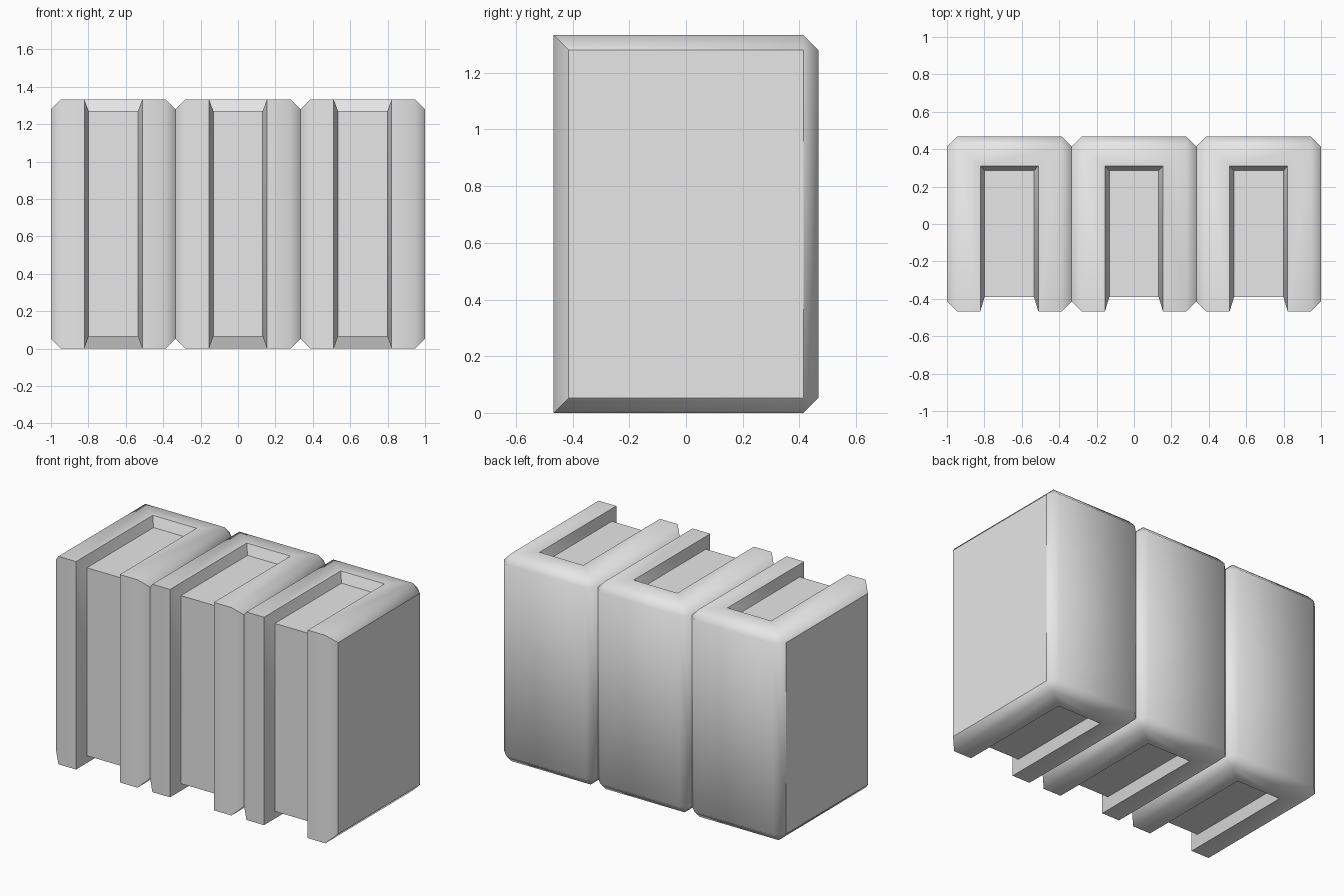
import bpy
import bmesh
import math

cube = bpy.data.objects.get("Cube")
if cube:
    bpy.data.objects.remove(cube, do_unlink=True)

WIDTH, DEPTH, HEIGHT = 2 / 3, 0.934, 1.333
CHAMFER = 0.053

grey = bpy.data.materials.new("light_grey")
grey.use_nodes = True
grey.diffuse_color = (0.8, 0.8, 0.8, 1)
grey.node_tree.nodes["Principled BSDF"].inputs["Base Color"].default_value = (0.8, 0.8, 0.8, 1)


def add_object(name, bm):
    mesh = bpy.data.meshes.new(name)
    bm.to_mesh(mesh)
    bm.free()
    obj = bpy.data.objects.new(name, mesh)
    bpy.context.collection.objects.link(obj)
    mesh.materials.append(grey)
    return obj


def make_block(name, x):
    """Box chamfered everywhere except the front top and front bottom edges."""
    bm = bmesh.new()
    bmesh.ops.create_cube(bm, size=1)
    for v in bm.verts:
        v.co.x = v.co.x * WIDTH + x
        v.co.y *= DEPTH
        v.co.z = (v.co.z + 0.5) * HEIGHT

    def keep_square(edge):
        a, b = (v.co for v in edge.verts)
        return abs(a.x - b.x) > 0.1 and a.y < 0

    edges = [e for e in bm.edges if not keep_square(e)]
    bmesh.ops.bevel(bm, geom=edges, offset=CHAMFER, offset_type='OFFSET',
                    segments=1, affect='EDGES')
    return add_object(name, bm)


def make_channel_cutter(x):
    """C-shaped channel with sloping walls over the top, front and bottom."""
    floor = [(0.285, 1.27), (-0.39, 1.27), (-0.39, 0.065), (0.285, 0.065)]
    rim = [(0.31, HEIGHT), (-DEPTH / 2, HEIGHT), (-DEPTH / 2, 0), (0.31, 0)]
    floor_half, rim_half, grow = 0.132, 0.155, 1.5
    outer_half = floor_half + (rim_half - floor_half) * grow
    bm = bmesh.new()
    rings = []
    for (fy, fz), (ry, rz) in zip(floor, rim):
        oy, oz = fy + (ry - fy) * grow, fz + (rz - fz) * grow
        corners = [(-floor_half, fy, fz), (floor_half, fy, fz),
                   (outer_half, oy, oz), (-outer_half, oy, oz)]
        rings.append([bm.verts.new((cx + x, cy, cz)) for cx, cy, cz in corners])
    for a, b in zip(rings, rings[1:]):
        for i in range(4):
            j = (i + 1) % 4
            bm.faces.new((a[i], a[j], b[j], b[i]))
    bm.faces.new(rings[0])
    bm.faces.new(rings[-1])
    bmesh.ops.recalc_face_normals(bm, faces=bm.faces)
    cutter = add_object("channel_cutter", bm)
    cutter.hide_render = True
    return cutter


def select_only(obj):
    bpy.ops.object.select_all(action='DESELECT')
    obj.select_set(True)
    bpy.context.view_layer.objects.active = obj


for index, side in enumerate(("right", "middle", "left")):
    x = (index - 1) * WIDTH
    block = make_block(side + "_block", x)

    # Recessed channel
    cutter = make_channel_cutter(x)
    cut = block.modifiers.new("channel", 'BOOLEAN')
    cut.operation = 'DIFFERENCE'
    cut.solver = 'EXACT'
    cut.object = cutter
    select_only(block)
    bpy.ops.object.modifier_apply(modifier=cut.name)
    bpy.data.objects.remove(cutter, do_unlink=True)

    # Soft chamfers, crisp channel and flat side faces
    bpy.ops.object.shade_smooth_by_angle(angle=math.radians(50))
    bm = bmesh.new()
    bm.from_mesh(block.data)
    for face in bm.faces:
        if abs(face.normal.x) > 0.99:
            for edge in face.edges:
                edge.smooth = False
    bm.to_mesh(block.data)
    bm.free()
